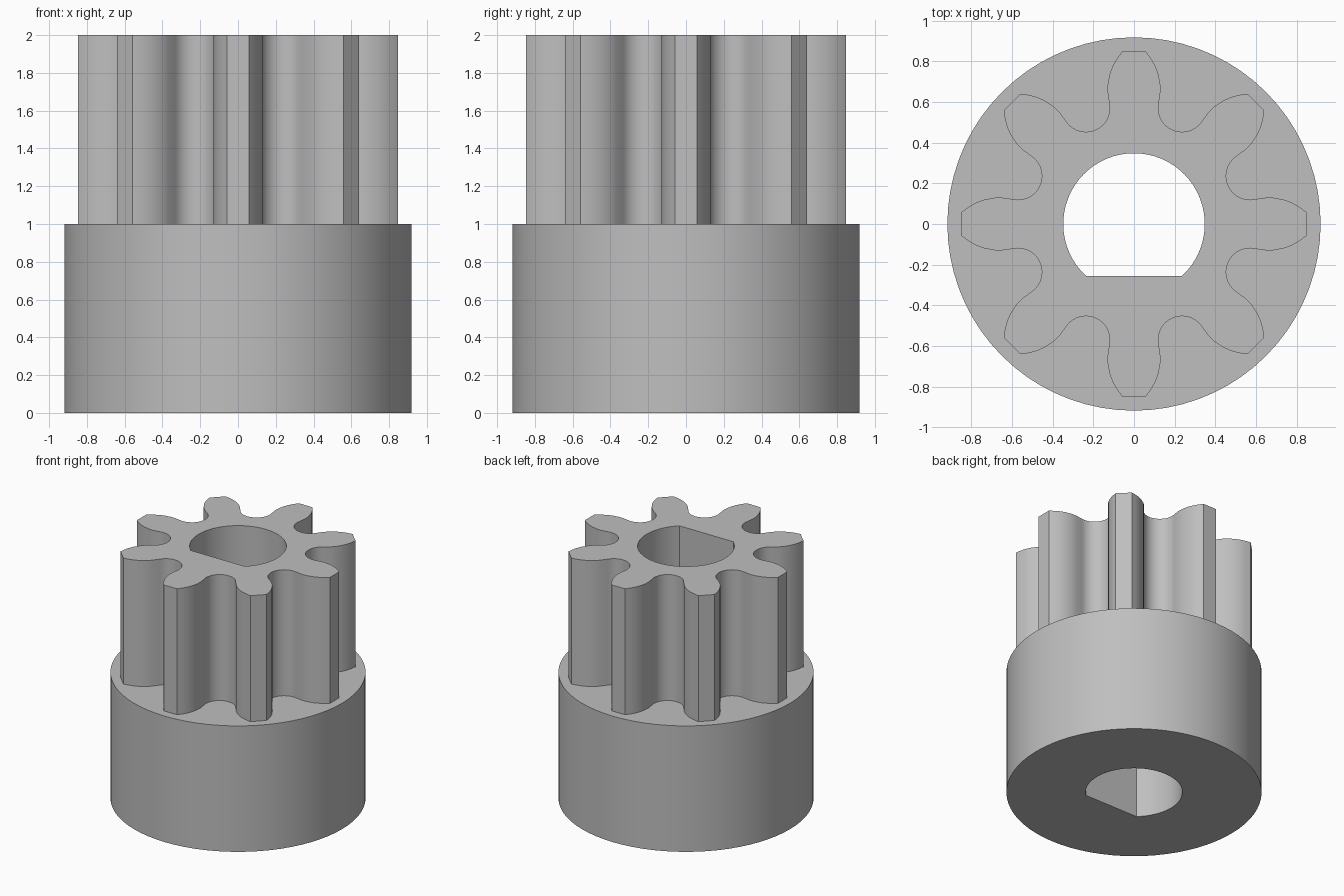
import bpy
import bmesh
from math import sin, cos, pi, radians, asin

cube = bpy.data.objects.get("Cube")
if cube:
    bpy.data.objects.remove(cube, do_unlink=True)

TEETH = 8
COLLAR_R, BORE_R, FLAT_Y = 0.918, 0.348, -0.255
ROOT_DIST, ROOT_R, ROOT_SPAN = 0.617, 0.117, radians(80)
# One tooth flank from neck to tip: (sideways, outward)
FLANK = [(0.13, 0.65), (0.129, 0.69), (0.119, 0.74), (0.103, 0.78), (0.083, 0.815), (0.058, 0.848)]


def arc(radius, start, end, steps):
    return [(radius * cos(start + (end - start) * i / steps),
             radius * sin(start + (end - start) * i / steps)) for i in range(steps + 1)]


def gear_outline():
    points = []
    # Tooth flanks, then the round root, for a tooth pointing along +x
    tooth = [(out, -side) for side, out in FLANK] + [(out, side) for side, out in reversed(FLANK)]
    half = pi / TEETH
    root = [(ROOT_DIST * cos(half) + x, ROOT_DIST * sin(half) + y)
            for x, y in arc(ROOT_R, pi + half + ROOT_SPAN, pi + half - ROOT_SPAN, 14)]
    root.reverse() if root[0][1] > root[-1][1] else None
    for k in range(TEETH):
        a = 2 * pi * k / TEETH
        points += [(x * cos(a) - y * sin(a), x * sin(a) + y * cos(a)) for x, y in tooth + root]
    return points


bm = bmesh.new()


def ring(points, z):
    verts = [bm.verts.new((x, y, z)) for x, y in points]
    for a, b in zip(verts, verts[1:] + verts[:1]):
        bm.edges.new((a, b))
    return verts


def ring_edges(verts):
    return [bm.edges.get((a, b)) for a, b in zip(verts, verts[1:] + verts[:1])]


def wall(low, high):
    n = len(low)
    for i in range(n):
        j = (i + 1) % n
        bm.faces.new((low[i], low[j], high[j], high[i]))


def cap(outer, inner):
    bmesh.ops.triangle_fill(bm, use_beauty=True, edges=ring_edges(outer) + ring_edges(inner))


collar = arc(COLLAR_R, 0, 2 * pi, 72)[:-1]
flat_angle = asin(FLAT_Y / BORE_R)
bore = arc(BORE_R, flat_angle, pi - flat_angle, 48)
gear = gear_outline()

collar_low, collar_high = ring(collar, 0), ring(collar, 1)
gear_low, gear_high = ring(gear, 1), ring(gear, 2)
bore_low, bore_high = ring(bore, 0), ring(bore, 2)

# Underside, shoulder and top
cap(collar_low, bore_low)
cap(collar_high, gear_low)
cap(gear_high, bore_high)
# Collar wall, tooth walls and D-shaped bore
wall(collar_low, collar_high)
wall(gear_low, gear_high)
wall(bore_low, bore_high)
bmesh.ops.recalc_face_normals(bm, faces=bm.faces[:])

mesh = bpy.data.meshes.new("pinion_gear")
bm.to_mesh(mesh)
bm.free()
pinion = bpy.data.objects.new("pinion_gear", mesh)
bpy.context.collection.objects.link(pinion)

# Plain grey
GREY = (0.52, 0.52, 0.52, 1)
grey = bpy.data.materials.new("plain_grey")
grey.use_nodes = True
grey.diffuse_color = GREY
grey.node_tree.nodes["Principled BSDF"].inputs["Base Color"].default_value = GREY
mesh.materials.append(grey)

bpy.ops.object.select_all(action='DESELECT')
pinion.select_set(True)
bpy.context.view_layer.objects.active = pinion
bpy.ops.object.shade_smooth_by_angle(angle=radians(28))
